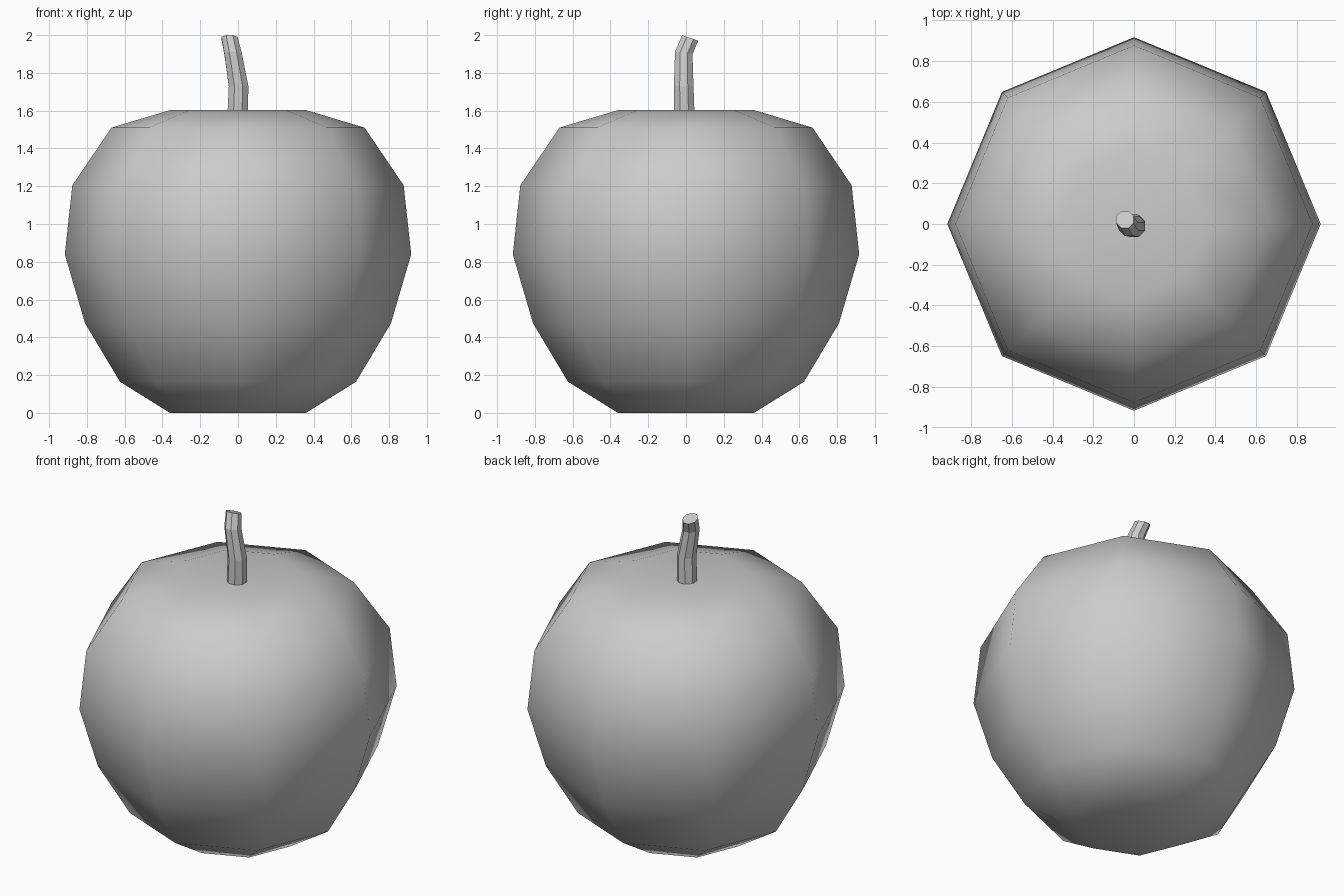
import bpy, bmesh
from math import cos, sin, pi

if "Cube" in bpy.data.objects:
    bpy.data.objects.remove(bpy.data.objects["Cube"])

SIDES = 8


def ring(bm, cx, cy, z, r, turn=0.0, tilt=0.0):
    """Eight-sided loop; tilt lowers the +y side."""
    verts = []
    for i in range(SIDES):
        a = turn + 2 * pi * i / SIDES
        verts.append(bm.verts.new((cx + r * cos(a), cy + r * sin(a), z - tilt * r * sin(a))))
    return verts


def bridge(bm, lo, hi):
    for i in range(SIDES):
        j = (i + 1) % SIDES
        bm.faces.new((lo[i], lo[j], hi[j], hi[i]))


def fan(bm, loop, z):
    """Close a loop with triangles to a centre point."""
    c = bm.verts.new((0, 0, z))
    for i in range(SIDES):
        bm.faces.new((loop[i], loop[(i + 1) % SIDES], c))


def finish(bm, name, smooth):
    bmesh.ops.recalc_face_normals(bm, faces=bm.faces)
    for f in bm.faces:
        f.smooth = smooth
    mesh = bpy.data.meshes.new(name)
    bm.to_mesh(mesh)
    bm.free()
    obj = bpy.data.objects.new(name, mesh)
    bpy.context.collection.objects.link(obj)


# Fruit body: (radius, height) profile with shallow dimples at both poles
profile = [(0.36, 0), (0.625, 0.165), (0.81, 0.475), (0.917, 0.84),
           (0.877, 1.205), (0.67, 1.51), (0.36, 1.603)]
bm = bmesh.new()
loops = [ring(bm, 0, 0, z, r) for r, z in profile]
for lo, hi in zip(loops, loops[1:]):
    bridge(bm, lo, hi)
fan(bm, loops[0], 0.03)
fan(bm, loops[-1], 1.57)
finish(bm, "fruit_body", True)

# Stem: bent tapering tube, (x, y, z, radius, tilt)
path = [(-0.003, -0.008, 1.52, 0.06, 0), (0.003, -0.012, 1.73, 0.056, 0),
        (-0.027, -0.012, 1.905, 0.05, 0.15), (-0.045, 0.022, 1.985, 0.046, 0.35)]
bm = bmesh.new()
loops = [ring(bm, x, y, z, r, pi / 8, t) for x, y, z, r, t in path]
for lo, hi in zip(loops, loops[1:]):
    bridge(bm, lo, hi)
bm.faces.new(loops[0])
bm.faces.new(loops[-1])
finish(bm, "stem", False)
